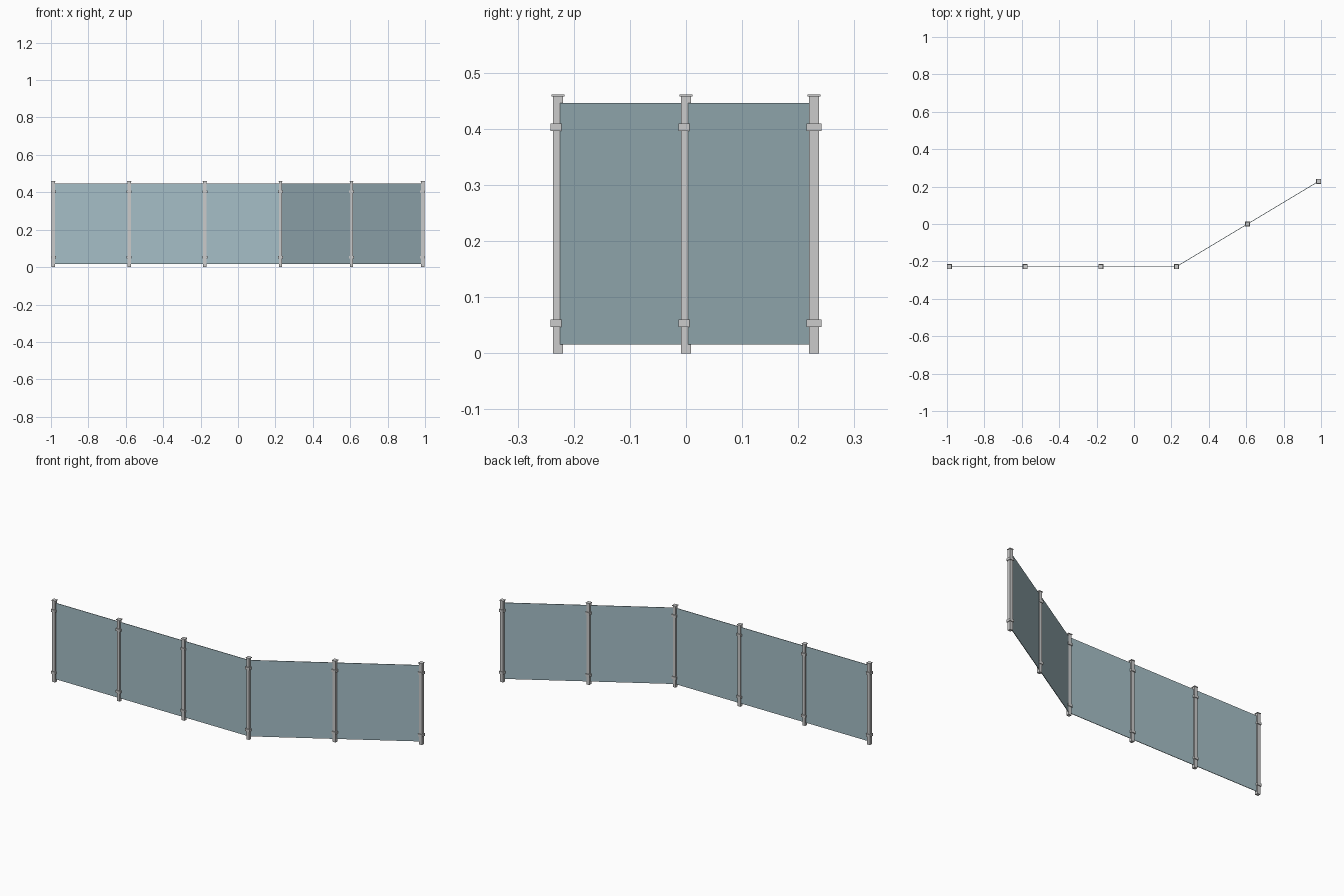
import bpy
import math

if "Cube" in bpy.data.objects:
    bpy.data.objects.remove(bpy.data.objects["Cube"])

# fence line in plan: three straight bays, then two bays turning back
START, CORNER, END = (-0.987, -0.228), (0.227, -0.228), (0.987, 0.228)


def lerp(a, b, t):
    return (a[0] + (b[0] - a[0]) * t, a[1] + (b[1] - a[1]) * t)


posts = [lerp(START, CORNER, i / 3) for i in range(4)]
posts += [lerp(CORNER, END, i / 2) for i in (1, 2)]

glass = bpy.data.materials.new("glass")
glass.diffuse_color = (0.38, 0.52, 0.57, 0.7)
glass.use_nodes = True
glass.node_tree.nodes["Principled BSDF"].inputs["Base Color"].default_value = glass.diffuse_color


def box(name, xy, z0, z1, sx, sy, angle=0.0, mat=None):
    bpy.ops.mesh.primitive_cube_add(size=1, location=(*xy, (z0 + z1) / 2),
                                    rotation=(0, 0, angle))
    ob = bpy.context.object
    ob.name = name
    ob.scale = (sx, sy, z1 - z0)
    if mat:
        ob.data.materials.append(mat)
    return ob


# square posts with a flat cap and two clamp collars each
for p in posts:
    box("post", p, 0, 0.458, 0.018, 0.018)
    box("post_cap", p, 0.458, 0.4615, 0.0235, 0.0235)
    for z in (0.0535, 0.403):
        box("clamp", p, z - 0.007, z + 0.007, 0.0266, 0.0266)

# thin panels between neighbouring posts, ends tucked into the posts
for a, b in zip(posts, posts[1:]):
    dx, dy = b[0] - a[0], b[1] - a[1]
    box("panel", lerp(a, b, 0.5), 0.0155, 0.446, math.hypot(dx, dy) - 0.015,
        0.003, math.atan2(dy, dx), glass)
